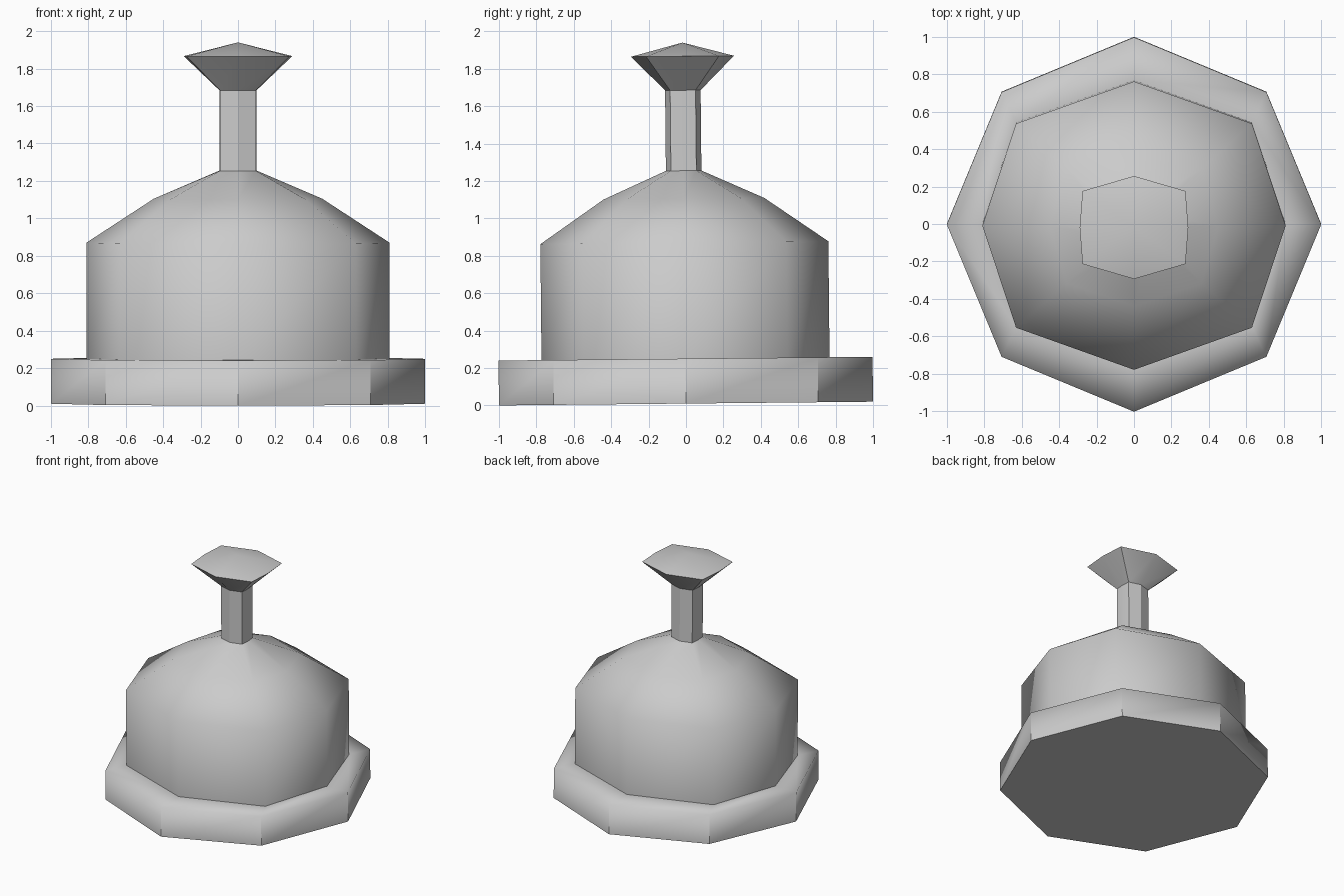
import bpy, bmesh, math
from mathutils import Matrix

if "Cube" in bpy.data.objects:
    bpy.data.objects.remove(bpy.data.objects["Cube"])

TILT = Matrix.Rotation(0.01, 4, 'X')  # the model leans back very slightly


def octagon(rx, ry, dx, dy, z):
    """Eight points: axis radii rx, ry and diagonal corners (dx, dy)."""
    return [(rx, 0, z), (dx, dy, z), (0, ry, z), (-dx, dy, z),
            (-rx, 0, z), (-dx, -dy, z), (0, -ry, z), (dx, -dy, z)]


def loft(name, rings, smooth_angle, cap_bottom=False, apex=None):
    bm = bmesh.new()
    loops = [[bm.verts.new(p) for p in r] for r in rings]
    for a, b in zip(loops, loops[1:]):
        for i in range(8):
            j = (i + 1) % 8
            bm.faces.new((a[i], a[j], b[j], b[i]))
    if cap_bottom:
        bm.faces.new(loops[0][::-1])
    if apex is not None:
        tip = bm.verts.new((0, 0, apex))
        for i in range(8):
            bm.faces.new((loops[-1][i], loops[-1][(i + 1) % 8], tip))
    bm.transform(TILT)
    bm.normal_update()
    for f in bm.faces:
        f.smooth = True
    for e in bm.edges:
        if len(e.link_faces) == 2:
            e.smooth = e.calc_face_angle() < math.radians(smooth_angle)
    # base: blend the rim into the sides, keep the bottom and corners sharp
    if name == "base":
        for i in range(8):
            e = bm.edges.get((loops[1][i], loops[1][(i + 1) % 8]))
            e.smooth = True
    mesh = bpy.data.meshes.new(name)
    bm.to_mesh(mesh)
    bm.free()
    ob = bpy.data.objects.new(name, mesh)
    bpy.context.collection.objects.link(ob)
    return ob


# wide octagonal base with an inward ledge
loft("base", [octagon(1, 1, 0.707, 0.707, 0.01),
              octagon(1, 1, 0.707, 0.707, 0.25),
              octagon(0.81, 0.77, 0.63, 0.545, 0.25)], 30, cap_bottom=True)

# drum body and faceted dome
loft("domed_body", [octagon(0.81, 0.77, 0.63, 0.545, 0.25),
                    octagon(0.81, 0.77, 0.63, 0.545, 0.87),
                    octagon(0.45, 0.43, 0.36, 0.305, 1.105),
                    octagon(0.1, 0.095, 0.095, 0.068, 1.255)], 60)

# slim stem flaring into a shallow pointed knob
loft("stem_knob", [octagon(0.1, 0.095, 0.095, 0.068, 1.255),
                   octagon(0.1, 0.095, 0.095, 0.068, 1.685),
                   octagon(0.29, 0.275, 0.275, 0.195, 1.867)], 30)
loft("knob_top", [octagon(0.29, 0.275, 0.275, 0.195, 1.867)], 40, apex=1.94)
